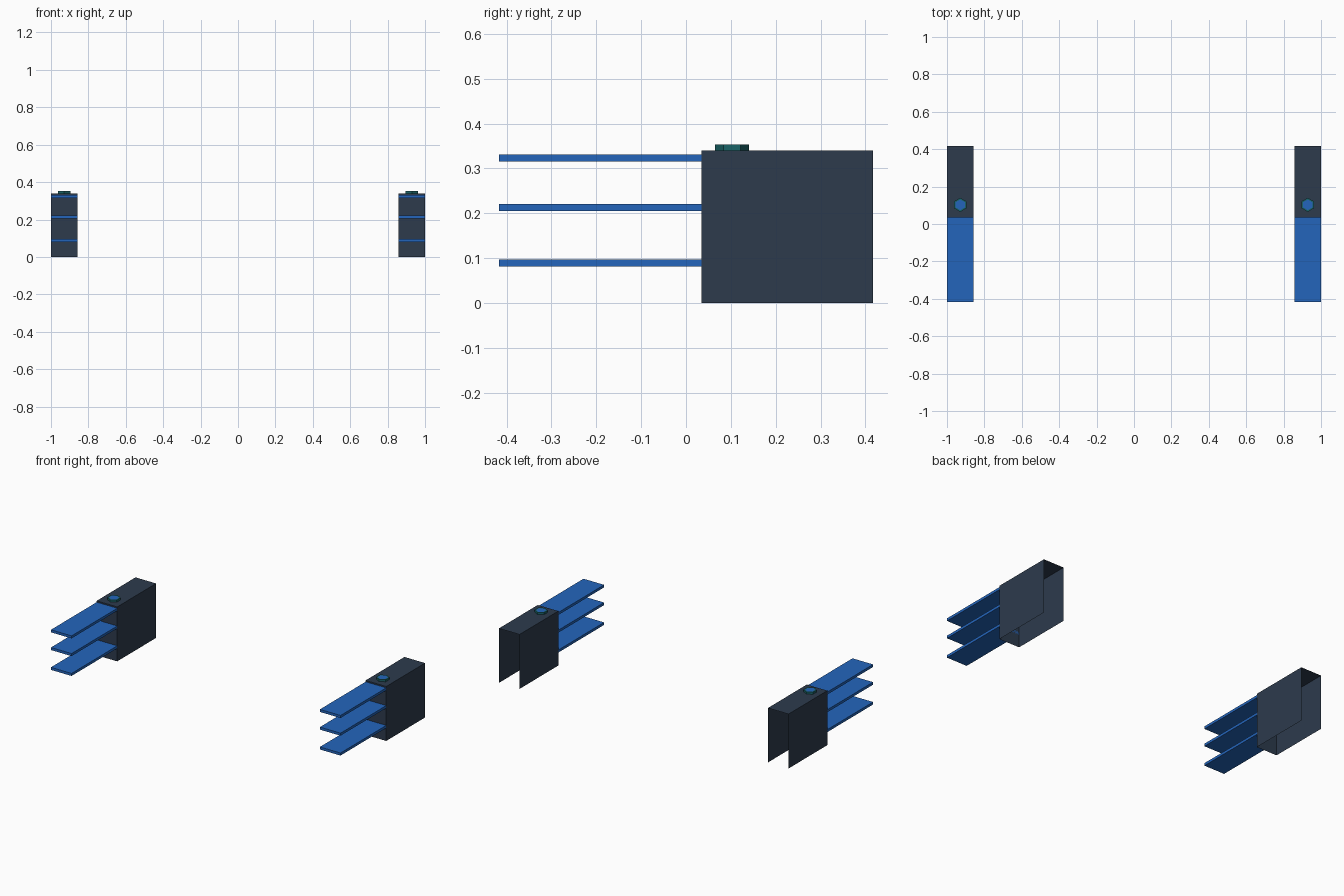
import bpy, bmesh, math
from mathutils import Matrix, Vector

if "Cube" in bpy.data.objects:
    bpy.data.objects.remove(bpy.data.objects["Cube"])


def material(name, rgb):
    m = bpy.data.materials.new(name)
    m.diffuse_color = (*rgb, 1)
    m.use_nodes = True
    m.node_tree.nodes["Principled BSDF"].inputs["Base Color"].default_value = m.diffuse_color
    return m


SLATE = material("dark slate", (0.026, 0.043, 0.073))
BLUE = material("blue", (0.017, 0.130, 0.500))
TEAL = material("teal", (0.010, 0.125, 0.135))


def finish(name, bm, *mats):
    me = bpy.data.meshes.new(name)
    bm.to_mesh(me)
    bm.free()
    ob = bpy.data.objects.new(name, me)
    bpy.context.collection.objects.link(ob)
    for m in mats:
        me.materials.append(m)
    return ob


def box(lo, hi):
    lo, hi = Vector(lo), Vector(hi)
    bm = bmesh.new()
    bmesh.ops.create_cube(bm, size=1, matrix=Matrix.Translation((lo + hi) / 2)
                          @ Matrix.Diagonal((*(hi - lo), 1)))
    return bm


X_IN, X_OUT = 0.858, 1.0
Y_FRONT, Y_JOIN, Y_BACK = -0.417, 0.034, 0.417
TOP = 0.34

for side, s in (("left", -1), ("right", 1)):
    x0, x1 = sorted((s * X_IN, s * X_OUT))
    xc = (x0 + x1) / 2

    # thin housing, open underneath and at the back
    bm = box((x0, Y_JOIN, 0), (x1, Y_BACK, TOP))
    bm.normal_update()
    bmesh.ops.delete(bm, geom=[f for f in bm.faces
                               if f.normal.z < -0.5 or f.normal.y > 0.5],
                     context='FACES_ONLY')
    finish(side + "_housing", bm, SLATE)

    # three flat slats reaching forward
    for i, z in enumerate((0.089, 0.213, 0.3235)):
        bm = box((x0, Y_FRONT, z - 0.008), (x1, Y_JOIN, z + 0.008))
        finish(f"{side}_slat_{i + 1}", bm, BLUE)

    # hexagonal knob with a blue inset cap
    bm = bmesh.new()
    bmesh.ops.create_cone(
        bm, cap_ends=True, segments=6, radius1=0.0375, radius2=0.0375, depth=0.013,
        matrix=Matrix.Translation((xc, 0.1025, TOP + 0.0065)))
    # points of the hexagon face front and back
    if max(v.co.y for v in bm.verts) < 0.138:
        bmesh.ops.rotate(bm, verts=bm.verts, cent=(xc, 0.1025, 0),
                         matrix=Matrix.Rotation(math.pi / 6, 3, 'Z'))
    bm.normal_update()
    cap = [f for f in bm.faces if f.normal.z > 0.5]
    bmesh.ops.inset_region(bm, faces=cap, thickness=0.009)
    cap[0].material_index = 1
    finish(side + "_knob", bm, TEAL, BLUE)
